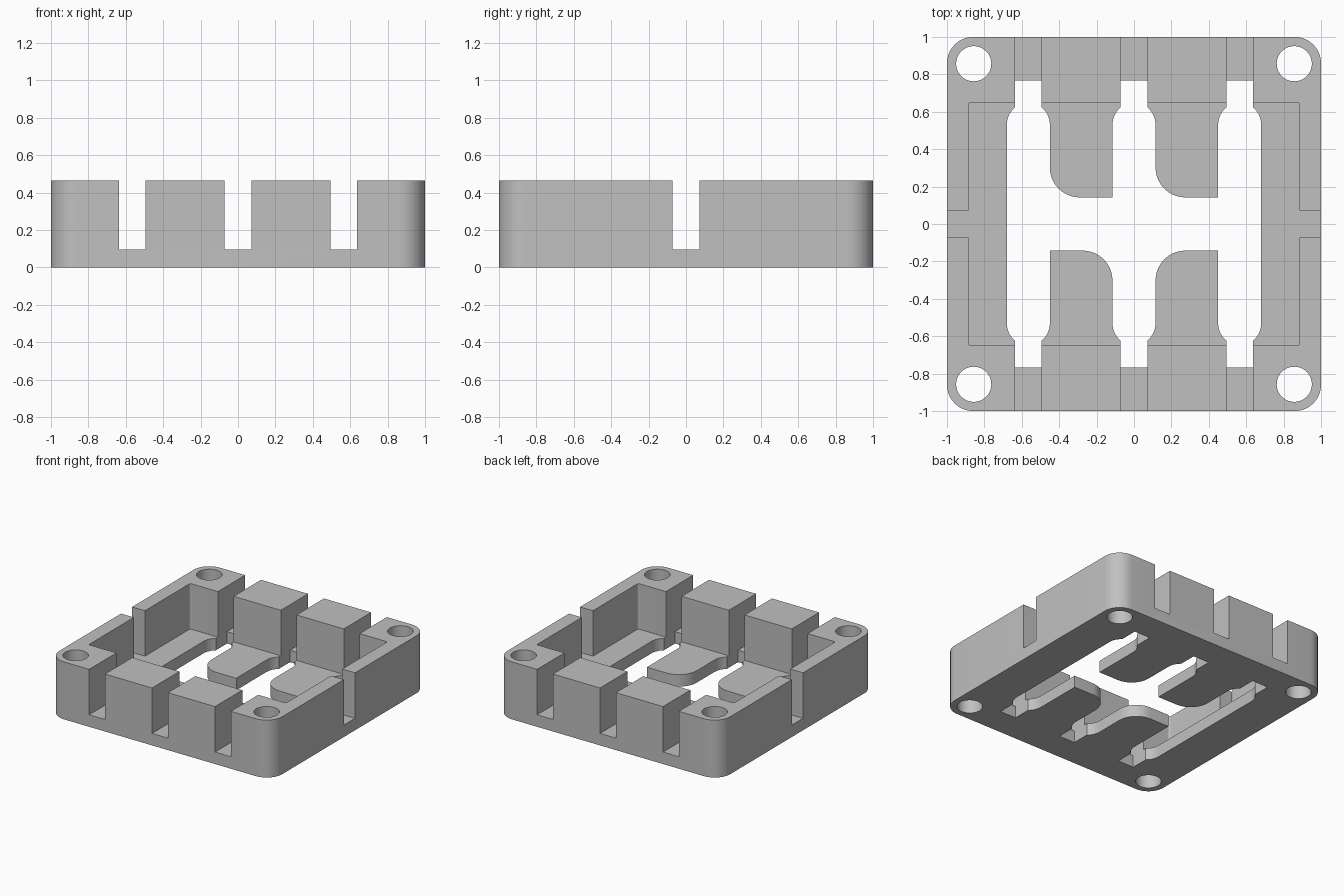
import bpy, bmesh, math
from mathutils import Vector

cube = bpy.data.objects.get("Cube")
if cube:
    bpy.data.objects.remove(cube, do_unlink=True)

TOP, FLOOR = 0.466, 0.097
GROOVES = (-0.565, 0.0, 0.565)   # centres of the three long grooves
HALF = 0.071                     # half width of every groove

grey = bpy.data.materials.new("plain grey")
grey.use_nodes = True
colour = (0.53, 0.53, 0.53, 1)
grey.diffuse_color = colour
grey.node_tree.nodes["Principled BSDF"].inputs["Base Color"].default_value = colour


def rounded(corners, steps=10):
    """Outline from (x, y, radius) corners, with an arc at each radius."""
    out = []
    for i, (x, y, r) in enumerate(corners):
        p = Vector((x, y))
        if r == 0:
            out.append(p)
            continue
        a = (Vector(corners[i - 1][:2]) - p).normalized()
        b = (Vector(corners[(i + 1) % len(corners)][:2]) - p).normalized()
        half = a.angle(b) / 2
        centre = p + (a + b).normalized() * r / math.sin(half)
        start = p + a * r / math.tan(half) - centre
        end = p + b * r / math.tan(half) - centre
        sweep = math.pi - 2 * half
        for k in range(steps + 1):
            t = k / steps
            arc = start * math.sin((1 - t) * sweep) + end * math.sin(t * sweep)
            out.append(centre + arc / math.sin(sweep))
    return out


def prism(name, outline, z0, z1):
    """Extrude a closed outline between two heights."""
    bm = bmesh.new()
    face = bm.faces.new([bm.verts.new((p[0], p[1], z0)) for p in outline])
    new = bmesh.ops.extrude_face_region(bm, geom=[face])["geom"]
    verts = [v for v in new if isinstance(v, bmesh.types.BMVert)]
    bmesh.ops.translate(bm, verts=verts, vec=(0, 0, z1 - z0))
    bmesh.ops.recalc_face_normals(bm, faces=bm.faces)
    mesh = bpy.data.meshes.new(name)
    bm.to_mesh(mesh)
    bm.free()
    mesh.materials.append(grey)
    obj = bpy.data.objects.new(name, mesh)
    bpy.context.collection.objects.link(obj)
    return obj


def rectangle(hx, hy, r=0, cx=0):
    return rounded([(cx + sx * hx, sy * hy, r)
                    for sx, sy in ((1, 1), (-1, 1), (-1, -1), (1, -1))])


def opening_edge(side, radii):
    """One half of the floor opening, left to right, with finger tip radii."""
    pts = []
    tips = iter(radii)
    for i, c in enumerate(GROOVES):
        if i > 0:
            pts.append((c - 0.115, side * 0.142, next(tips)))
        for s in (-1, 1):
            neck = [(c + s * 0.115, side * 0.58, 0.12),
                    (c + s * HALF, side * 0.625, 0),
                    (c + s * HALF, side * 0.767, 0)]
            pts += neck if s < 0 else neck[::-1]
        if i < 2:
            pts.append((c + 0.115, side * 0.142, next(tips)))
    return pts


# Rounded square body
body = prism("fixture_body", rectangle(1, 1, 0.14), 0, TOP)

# Cutters: pocket, grooves, floor opening and corner holes
cutters = [prism("pocket_cutter", rectangle(0.885, 0.65, 0.012), FLOOR, 1)]
for c in GROOVES:
    cutters.append(prism("groove_cutter", rectangle(HALF, 1.2, cx=c), FLOOR, 1))
cutters.append(prism("cross_groove_cutter", rectangle(1.2, HALF), FLOOR, 1))
opening = (opening_edge(1, (0.16, 0, 0.16, 0))
           + opening_edge(-1, (0, 0.16, 0.16, 0))[::-1])
cutters.append(prism("opening_cutter", rounded(opening), -0.2, 0.3))
for sx in (-1, 1):
    for sy in (-1, 1):
        ring = [(sx * 0.857 + 0.094 * math.cos(k * math.tau / 40),
                 sy * 0.857 + 0.094 * math.sin(k * math.tau / 40)) for k in range(40)]
        cutters.append(prism("hole_cutter", ring, -0.2, 1))

for cutter in cutters:
    cutter.hide_render = True
    mod = body.modifiers.new(cutter.name, "BOOLEAN")
    mod.operation = "DIFFERENCE"
    mod.solver = "EXACT"
    mod.object = cutter

# Bake the cuts and drop the cutters
bpy.context.view_layer.update()
graph = bpy.context.evaluated_depsgraph_get()
cut_mesh = bpy.data.meshes.new_from_object(body.evaluated_get(graph))
body.modifiers.clear()
body.data = cut_mesh
for cutter in cutters:
    bpy.data.objects.remove(cutter, do_unlink=True)

# Smooth the rounded walls, keep machined edges sharp
bpy.ops.object.select_all(action="DESELECT")
body.select_set(True)
bpy.context.view_layer.objects.active = body
bpy.ops.object.shade_smooth_by_angle(angle=math.radians(25))
